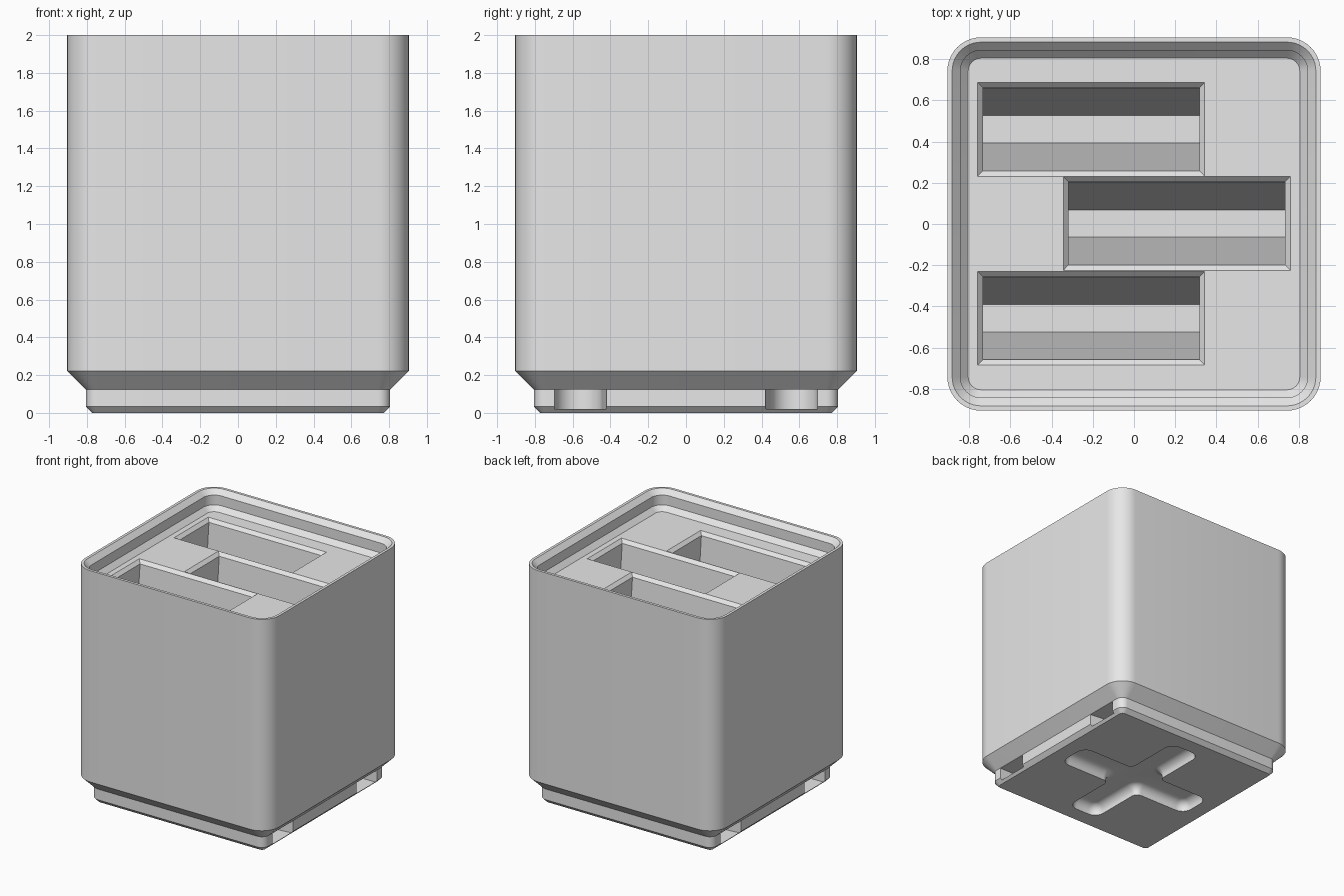
import bpy, bmesh, math

if "Cube" in bpy.data.objects:
    bpy.data.objects.remove(bpy.data.objects["Cube"])

grey = bpy.data.materials.new("light_grey")
grey.diffuse_color = (0.8, 0.8, 0.8, 1)
grey.use_nodes = True
grey.node_tree.nodes["Principled BSDF"].inputs["Base Color"].default_value = grey.diffuse_color

FLOOR = 1.838      # height of the deck below the rim
HALF = 0.905       # half width of the box
RAD = 0.163        # outer corner radius


def arc(cx, cy, r, a0, a1, n=10):
    return [(cx + r * math.cos(math.radians(a0 + (a1 - a0) * i / n)),
             cy + r * math.sin(math.radians(a0 + (a1 - a0) * i / n))) for i in range(n + 1)]


def quarter_turns(pts):
    out = []
    for c, s in ((1, 0), (0, 1), (-1, 0), (0, -1)):
        out += [(c * x - s * y, s * x + c * y) for x, y in pts]
    return out


def rounded_square(h):
    r = RAD - (HALF - h)
    return quarter_turns(arc(h - r, h - r, r, 0, 90))


def cross(d):
    """Plus-shaped outline with rounded corners, inset by d."""
    w, length, rc, rk = 0.145, 0.64, 0.085, 0.05
    return quarter_turns(arc(length - rc, rc - w, rc - d, -90, 0, 6)
                         + arc(length - rc, w - rc, rc - d, 0, 90, 6)
                         + arc(w + rk, w + rk, rk + d, 270, 180, 6))


def rectangle(cx, cy, hx, hy):
    return [(cx - hx, cy - hy), (cx + hx, cy - hy), (cx + hx, cy + hy), (cx - hx, cy + hy)]


def loft(name, layers):
    """Closed solid through a list of (outline, z)."""
    bm = bmesh.new()
    rings = [[bm.verts.new((x, y, z)) for x, y in pts] for pts, z in layers]
    n = len(rings[0])
    for a, b in zip(rings, rings[1:]):
        for i in range(n):
            j = (i + 1) % n
            bm.faces.new((a[i], a[j], b[j], b[i]))
    bm.faces.new(rings[0][::-1])
    bm.faces.new(rings[-1])
    bmesh.ops.recalc_face_normals(bm, faces=bm.faces)
    me = bpy.data.meshes.new(name)
    bm.to_mesh(me)
    bm.free()
    me.materials.append(grey)
    ob = bpy.data.objects.new(name, me)
    bpy.context.collection.objects.link(ob)
    return ob


# Box: stepped foot, straight walls, stacking rim and deck
box = loft("storage_box", [(rounded_square(h), z) for h, z in (
    (0.772, 0), (0.806, 0.035), (0.806, 0.125), (HALF, 0.222), (HALF, 2.0),
    (0.882, 2.0), (0.842, 1.96), (0.842, 1.878), (0.804, FLOOR))])

cutters = []

# Three staggered pockets with chamfered mouths and tapering sides
for cx, cy in ((-0.2075, 0.459), (0.2075, 0.003), (-0.2075, -0.457)):
    cutters.append(loft("pocket_cutter", [(rectangle(cx, cy, hx, hy), z) for hx, hy, z in (
        (0.5505, 0.2275, FLOOR + 0.05), (0.5505, 0.2275, FLOOR),
        (0.525, 0.201, FLOOR - 0.027), (0.525, 0.066, 0.3))]))

# Side slots in the foot, two on the left and two on the right
slot = arc(0.567, 0.57, 0.125, 90, 270, 20) + [(0.806, 0.421), (0.95, 0.421), (0.95, 0.695)]
for sx in (1, -1):
    for sy in (1, -1):
        outline = [(sx * x, sy * y) for x, y in slot]
        cutters.append(loft("slot_cutter", [(outline, 0.02), (outline, 0.123)]))

# Plus-shaped recess underneath with a filleted ceiling
R, DEPTH = 0.07, 0.085
layers = [(cross(0), -0.02)]
for i in range(9):
    t = math.pi / 2 * i / 8
    layers.append((cross(R * (1 - math.cos(t))), DEPTH - R + R * math.sin(t)))
cutters.append(loft("recess_cutter", layers))

bpy.context.view_layer.objects.active = box
for cutter in cutters:
    cutter.hide_render = True
    mod = box.modifiers.new("cut", 'BOOLEAN')
    mod.operation = 'DIFFERENCE'
    mod.solver = 'EXACT'
    mod.object = cutter
    bpy.ops.object.modifier_apply(modifier=mod.name)
    bpy.data.objects.remove(cutter)

bpy.ops.object.select_all(action='DESELECT')
box.select_set(True)
bpy.ops.object.shade_smooth_by_angle(angle=math.radians(30))
